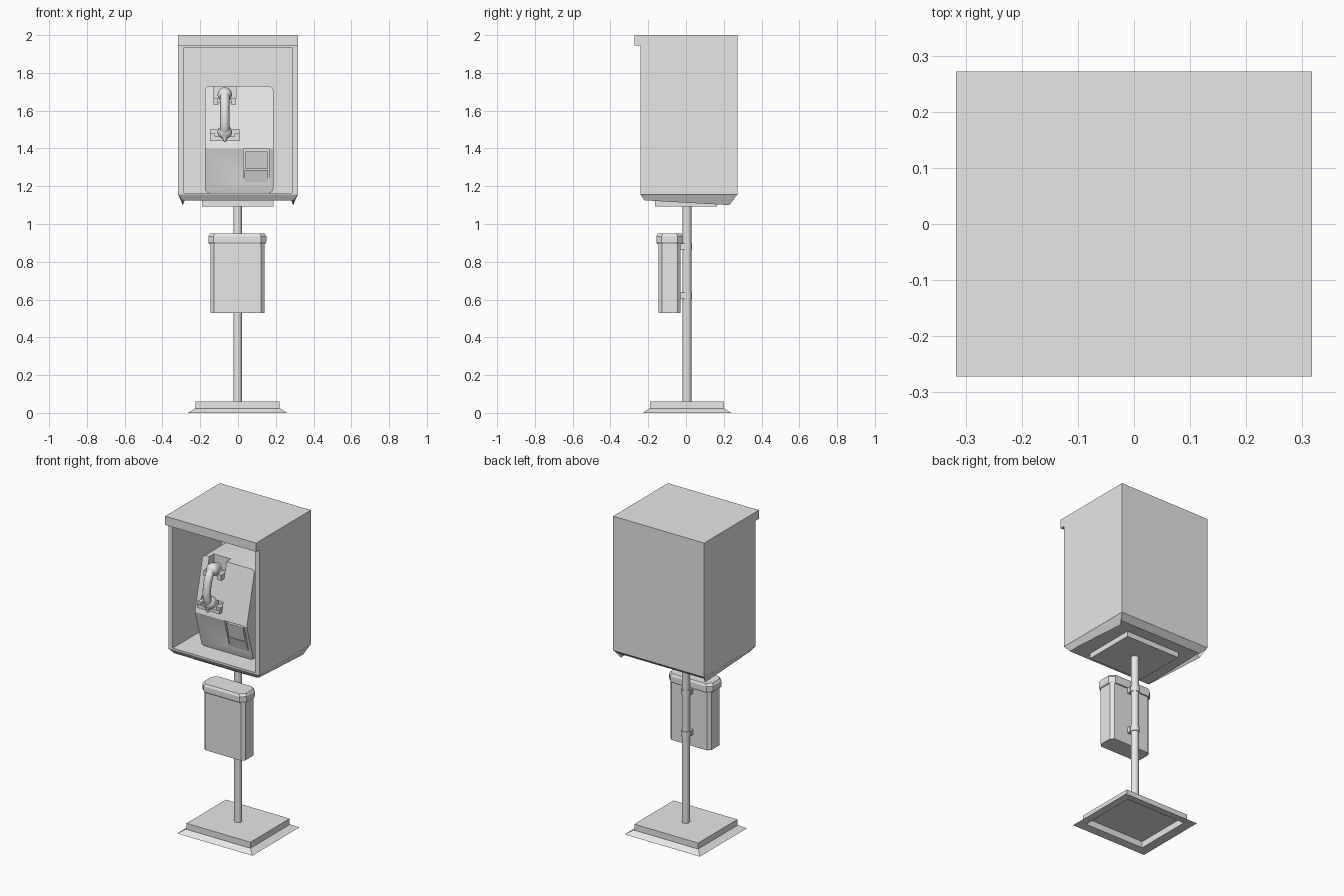
import bpy
import bmesh
from mathutils import Vector

if "Cube" in bpy.data.objects:
    bpy.data.objects.remove(bpy.data.objects["Cube"], do_unlink=True)

grey = bpy.data.materials.new("plain grey")
grey.use_nodes = True
grey.diffuse_color = (0.8, 0.8, 0.8, 1)
grey.node_tree.nodes["Principled BSDF"].inputs["Base Color"].default_value = (0.8, 0.8, 0.8, 1)


def finish(obj, name, smooth=False):
    obj.name = name
    obj.data.materials.clear()
    obj.data.materials.append(grey)
    bpy.ops.object.select_all(action="DESELECT")
    obj.select_set(True)
    bpy.context.view_layer.objects.active = obj
    if smooth:
        bpy.ops.object.shade_smooth_by_angle()
    return obj


def from_bmesh(bm, name, smooth=False):
    bmesh.ops.recalc_face_normals(bm, faces=bm.faces)
    mesh = bpy.data.meshes.new(name)
    bm.to_mesh(mesh)
    bm.free()
    obj = bpy.data.objects.new(name, mesh)
    bpy.context.collection.objects.link(obj)
    return finish(obj, name, smooth)


def loft(name, rings, smooth=False):
    """Skin a list of matching point rings and cap both ends."""
    bm = bmesh.new()
    loops = [[bm.verts.new(p) for p in ring] for ring in rings]
    for a, b in zip(loops, loops[1:]):
        for i in range(len(a)):
            j = (i + 1) % len(a)
            bm.faces.new((a[i], a[j], b[j], b[i]))
    bm.faces.new(loops[0])
    bm.faces.new(loops[-1])
    return from_bmesh(bm, name, smooth)


def flat_ring(x0, x1, y0, y1, z, cut=0.0):
    """Horizontal rectangle, with clipped corners if cut is given."""
    if not cut:
        return [(x0, y0, z), (x1, y0, z), (x1, y1, z), (x0, y1, z)]
    c = cut
    return [(x0 + c, y0, z), (x1 - c, y0, z), (x1, y0 + c, z), (x1, y1 - c, z),
            (x1 - c, y1, z), (x0 + c, y1, z), (x0, y1 - c, z), (x0, y0 + c, z)]


def upright_ring(x, z0, z1, y):
    return [(-x, y, z0), (x, y, z0), (x, y, z1), (-x, y, z1)]


def box(name, x0, x1, y0, y1, z0, z1):
    return loft(name, [flat_ring(x0, x1, y0, y1, z0), flat_ring(x0, x1, y0, y1, z1)])


def cylinder(name, a, b, r1, r2=None, sides=20):
    a, b = Vector(a), Vector(b)
    d = b - a
    bpy.ops.mesh.primitive_cone_add(vertices=sides, radius1=r1, radius2=r1 if r2 is None else r2,
                                    depth=d.length, location=(a + b) / 2,
                                    rotation=d.to_track_quat("Z", "Y").to_euler())
    return finish(bpy.context.object, name, True)


def carve(obj, cutter):
    mod = obj.modifiers.new("cut", "BOOLEAN")
    mod.object = cutter
    mod.solver = "EXACT"
    finish(obj, obj.name)
    bpy.ops.object.modifier_apply(modifier=mod.name)
    bpy.data.objects.remove(cutter, do_unlink=True)


# Ground base: hollow plinth with a sloping flange
loft("base", [
    flat_ring(-.21, .205, -.178, .188, .045), flat_ring(-.21, .205, -.178, .188, .005),
    flat_ring(-.265, .26, -.228, .24, 0), flat_ring(-.23, .225, -.195, .205, .022),
    flat_ring(-.225, .22, -.19, .2, .022), flat_ring(-.225, .22, -.19, .2, .06)])

# Pole and mounting plate
cylinder("pole", (-.002, .005, .05), (-.002, .005, 1.1), .023)
box("mounting_plate", -.19, .187, -.165, .165, 1.092, 1.13)

# Hood: open-fronted shell
loft("hood", [
    upright_ring(.317, 1.155, 2, .272), upright_ring(.317, 1.155, 2, -.24),
    upright_ring(.287, 1.165, 1.935, -.24), upright_ring(.287, 1.165, 1.935, .24)])
box("roof_lip", -.317, .317, -.272, -.24, 1.945, 2)

# Hood underside and tapering side skirts
loft("hood_floor", [flat_ring(-.317, .317, -.24, .272, 1.155),
                    flat_ring(-.29, .29, -.22, .235, 1.125)])
for side, label in ((1, "left"), (-1, "right")):
    loft(label + "_skirt", [
        [(side * .317, -.24, 1.157), (side * .295, -.218, 1.125), (side * .28, -.215, 1.13)],
        [(side * .317, .272, 1.157), (side * .292, .23, 1.1), (side * .28, .225, 1.13)]])

# Telephone body: kneed side profile, rounded top and bottom corners
profile = [(.241, 1.73), (-.1, 1.73), (-.18, 1.4), (-.11, 1.165), (.241, 1.165)]
phone = loft("phone_body", [[(x, y, z) for y, z in profile] for x in (-.175, .187)])
bm = bmesh.new()
bm.from_mesh(phone.data)
corners = [e for e in bm.edges
           if abs(e.verts[0].co.z - e.verts[1].co.z) < .001
           and abs(e.verts[0].co.x - e.verts[1].co.x) < .001]
bmesh.ops.bevel(bm, geom=corners, offset=.022, segments=4, profile=.5, affect="EDGES")
bm.to_mesh(phone.data)
bm.free()

# Handset recesses and coin return opening
carve(phone, box("top_cutter", -.13, -.01, -.3, -.055, 1.635, 1.75))
carve(phone, box("low_cutter", -.145, .005, -.3, -.12, 1.46, 1.5))
carve(phone, box("coin_cutter", .03, .165, -.3, -.125, 1.215, 1.4))
finish(phone, "phone_body", True)


def slanted_panel(name, x0, x1, lower, upper, thick):
    loft(name, [[(x, y + dy, z) for (y, z), dy in
                 ((lower, 0), (upper, 0), (upper, thick), (lower, thick))] for x in (x0, x1)])


slanted_panel("coin_flap", .04, .155, (-.15, 1.29), (-.172, 1.385), .05)
slanted_panel("coin_chute", .035, .16, (-.124, 1.217), (-.146, 1.285), .03)

# Cradle: two prongs above, a tray below
box("cradle_back", -.13, -.01, -.12, -.05, 1.63, 1.645)
for x in (-.13, -.035):
    box("cradle_prong", x, x + .025, -.155, -.07, 1.63, 1.665)
box("tray", -.148, .007, -.195, -.12, 1.44, 1.462)
for x in (-.148, -.018):
    box("tray_cheek", x, x + .025, -.19, -.13, 1.462, 1.478)

# Handset: curved grip, two rounded cups and the cord end
curve = bpy.data.curves.new("grip", "CURVE")
curve.dimensions = "3D"
curve.bevel_depth = .024
curve.bevel_resolution = 4
curve.use_fill_caps = True
path = [(-.155, 1.69), (-.19, 1.665), (-.208, 1.6), (-.213, 1.55), (-.205, 1.5), (-.185, 1.475)]
spline = curve.splines.new("NURBS")
spline.points.add(len(path) - 1)
for point, (y, z) in zip(spline.points, path):
    point.co = (-.07, y, z, 1)
spline.use_endpoint_u = True
spline.order_u = 4
grip = bpy.data.objects.new("handset_grip", curve)
bpy.context.collection.objects.link(grip)
bpy.ops.object.select_all(action="DESELECT")
grip.select_set(True)
bpy.context.view_layer.objects.active = grip
bpy.ops.object.convert(target="MESH")
finish(bpy.context.object, "handset_grip", True)

for name, y, z in (("earpiece", -.15, 1.685), ("mouthpiece", -.18, 1.485)):
    bpy.ops.mesh.primitive_uv_sphere_add(segments=20, ring_count=12, radius=.038, location=(-.07, y, z))
    finish(bpy.context.object, name, True)
    cylinder(name + "_cup", (-.07, y, z), (-.07, y + .045, z - .005), .038, .03)
cylinder("cord_end", (-.07, -.2, 1.465), (-.07, -.203, 1.435), .016, .005, 12)

# Hanging bin with clipped corners and an overhanging lid
loft("bin", [flat_ring(-.145, .14, -.145, -.028, z, .018) for z in (.53, .91)])
loft("bin_lid", [flat_ring(-.152, .145, -.153, -.02, .895, .028),
                 flat_ring(-.157, .15, -.157, -.018, .905, .028),
                 flat_ring(-.157, .15, -.157, -.018, .935, .028),
                 flat_ring(-.148, .141, -.15, -.025, .95, .028)])

# Clamps that hold the bin to the pole
for z in (.62, .88):
    box("clamp_arm", -.03, .026, -.03, -.005, z - .017, z + .017)
    cylinder("clamp_collar", (-.002, .005, z - .017), (-.002, .005, z + .017), .027)
